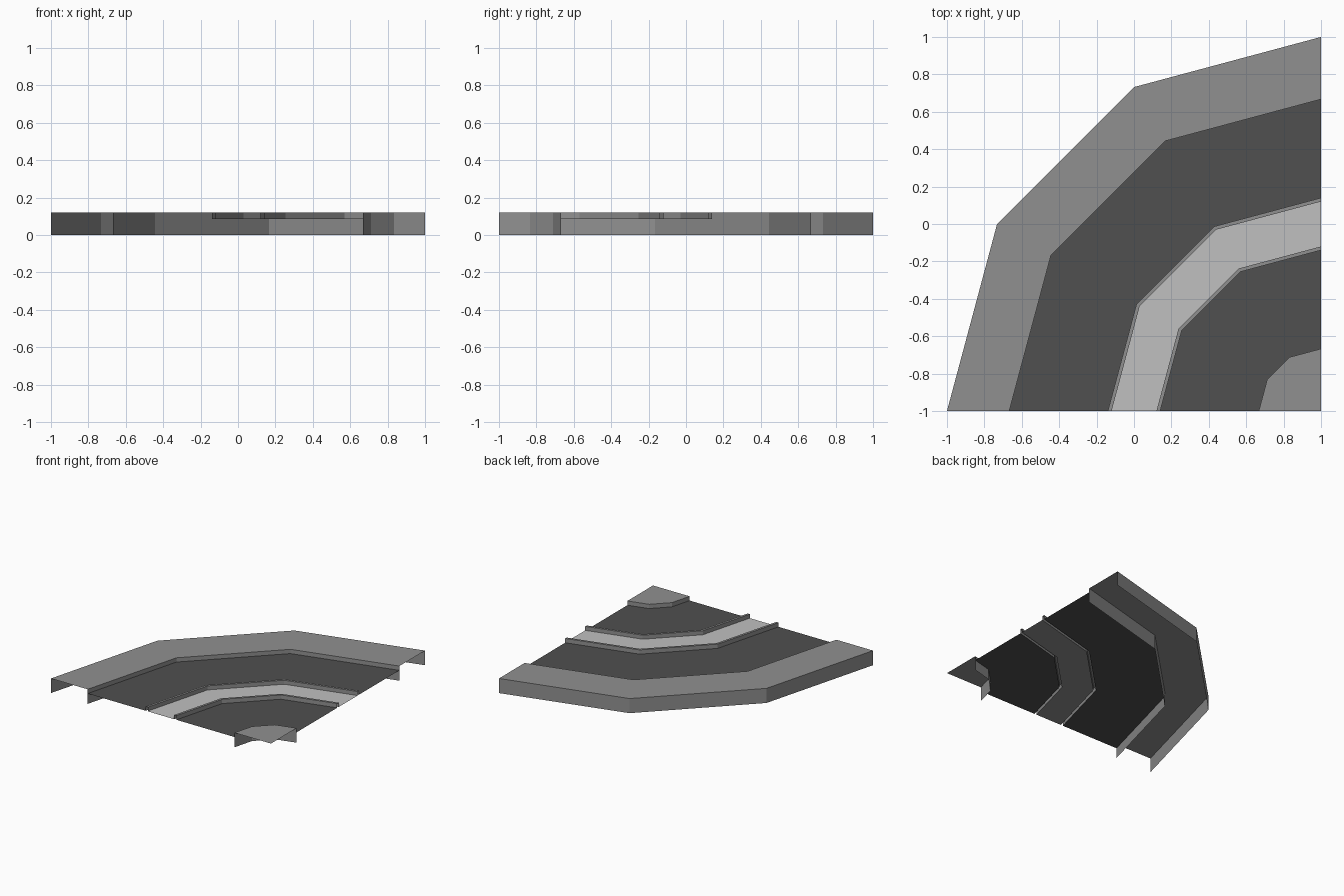
import bpy, bmesh, math

if "Cube" in bpy.data.objects:
    bpy.data.objects.remove(bpy.data.objects["Cube"])

CORNER = (1.0, -1.0)      # centre of the bend
SEGMENTS = 3              # flat sides per quarter turn
TOP, ROAD = 0.12, 0.085   # kerb height and road height


def material(name, grey):
    m = bpy.data.materials.new(name)
    m.diffuse_color = (grey, grey, grey, 1)
    m.use_nodes = True
    m.node_tree.nodes["Principled BSDF"].inputs["Base Color"].default_value = m.diffuse_color
    return m


pavement = material("pavement grey", 0.28)
asphalt = material("asphalt dark grey", 0.08)
light = material("light grey", 0.53)


def sweep(name, profile, mat):
    """Sweep an outside-to-inside (radius, z) profile a quarter turn."""
    bm = bmesh.new()
    rows = []
    for i in range(SEGMENTS + 1):
        a = math.pi / 2 * i / SEGMENTS
        rows.append([bm.verts.new((CORNER[0] - r * math.cos(a),
                                   CORNER[1] + r * math.sin(a), z))
                     for r, z in profile])
    for a, b in zip(rows, rows[1:]):
        for k in range(len(profile) - 1):
            if profile[k + 1][0] == 0:      # fan to the corner point
                bm.faces.new((a[k], a[k + 1], b[k]))
            else:
                bm.faces.new((a[k], a[k + 1], b[k + 1], b[k]))
    bmesh.ops.remove_doubles(bm, verts=bm.verts, dist=1e-5)
    me = bpy.data.meshes.new(name)
    bm.to_mesh(me)
    bm.free()
    me.materials.append(mat)
    ob = bpy.data.objects.new(name, me)
    bpy.context.collection.objects.link(ob)
    return ob


# Pavements with walls down to the ground
sweep("outer_pavement", [(2, 0), (2, TOP), (1.667, TOP), (1.667, 0)], pavement)
sweep("inner_pavement", [(0.333, 0), (0.333, TOP), (0, TOP)], pavement)

# Two road lanes
sweep("outer_lane", [(1.667, ROAD), (1.14, ROAD)], asphalt)
sweep("inner_lane", [(0.86, ROAD), (0.333, ROAD)], asphalt)

# Median: two thin kerbs joined by a base, with a light strip between
sweep("median_kerbs", [(1.14, ROAD), (1.14, TOP), (1.12, TOP), (1.12, ROAD),
                       (0.88, ROAD), (0.88, TOP), (0.86, TOP), (0.86, ROAD)],
      pavement)
sweep("median_strip", [(1.12, ROAD + 0.002), (0.88, ROAD + 0.002)], light)
